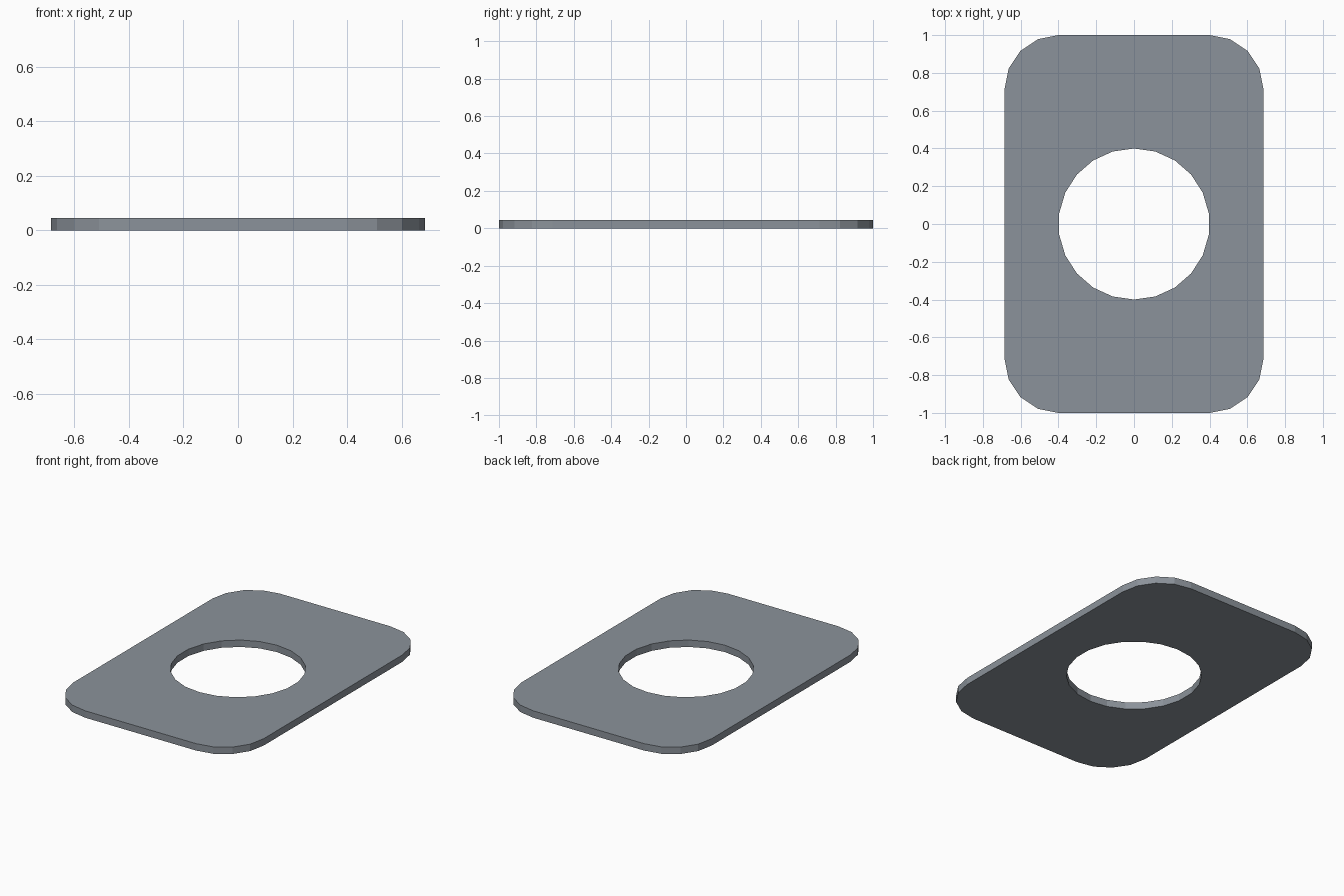
import bpy, bmesh
from math import sin, cos, radians, pi

if "Cube" in bpy.data.objects:
    bpy.data.objects.remove(bpy.data.objects["Cube"])

HALF_X, HALF_Y, THICK = 0.685, 1.0, 0.045
CORNER_R, HOLE_R, HOLE_SIDES = 0.285, 0.4, 22


def arc(cx, cy, r, start, sweep, steps):
    return [(cx + r * cos(start + sweep * i / steps), cy + r * sin(start + sweep * i / steps))
            for i in range(steps + 1)]


def add_loop(bm, points):
    verts = [bm.verts.new((x, y, 0)) for x, y in points]
    return [bm.edges.new((v, verts[i - 1])) for i, v in enumerate(verts)]


# Rounded rectangle outline, four segments per corner
outline = []
for k, (sx, sy) in enumerate([(1, 1), (-1, 1), (-1, -1), (1, -1)]):
    outline += arc(sx * (HALF_X - CORNER_R), sy * (HALF_Y - CORNER_R),
                   CORNER_R, radians(90 * k), pi / 2, 4)

# Round hole with a vertex at the top
hole = arc(0, 0, HOLE_R, pi / 2, 2 * pi, HOLE_SIDES)[:-1]

# Fill between the loops and extrude to a plate
bm = bmesh.new()
edges = add_loop(bm, outline) + add_loop(bm, hole)
bmesh.ops.triangle_fill(bm, edges=edges, use_beauty=True, normal=(0, 0, 1))
result = bmesh.ops.extrude_face_region(bm, geom=bm.faces[:], use_keep_orig=True)
top = [g for g in result["geom"] if isinstance(g, bmesh.types.BMVert)]
bmesh.ops.translate(bm, verts=top, vec=(0, 0, THICK))
bmesh.ops.recalc_face_normals(bm, faces=bm.faces[:])

mesh = bpy.data.meshes.new("washer_plate")
bm.to_mesh(mesh)
bm.free()

# Dark blue-grey steel
steel = bpy.data.materials.new("dark_steel")
steel.diffuse_color = (0.26, 0.29, 0.325, 1)
steel.use_nodes = True
steel.node_tree.nodes["Principled BSDF"].inputs["Base Color"].default_value = steel.diffuse_color
mesh.materials.append(steel)
bpy.context.collection.objects.link(bpy.data.objects.new("washer_plate", mesh))
